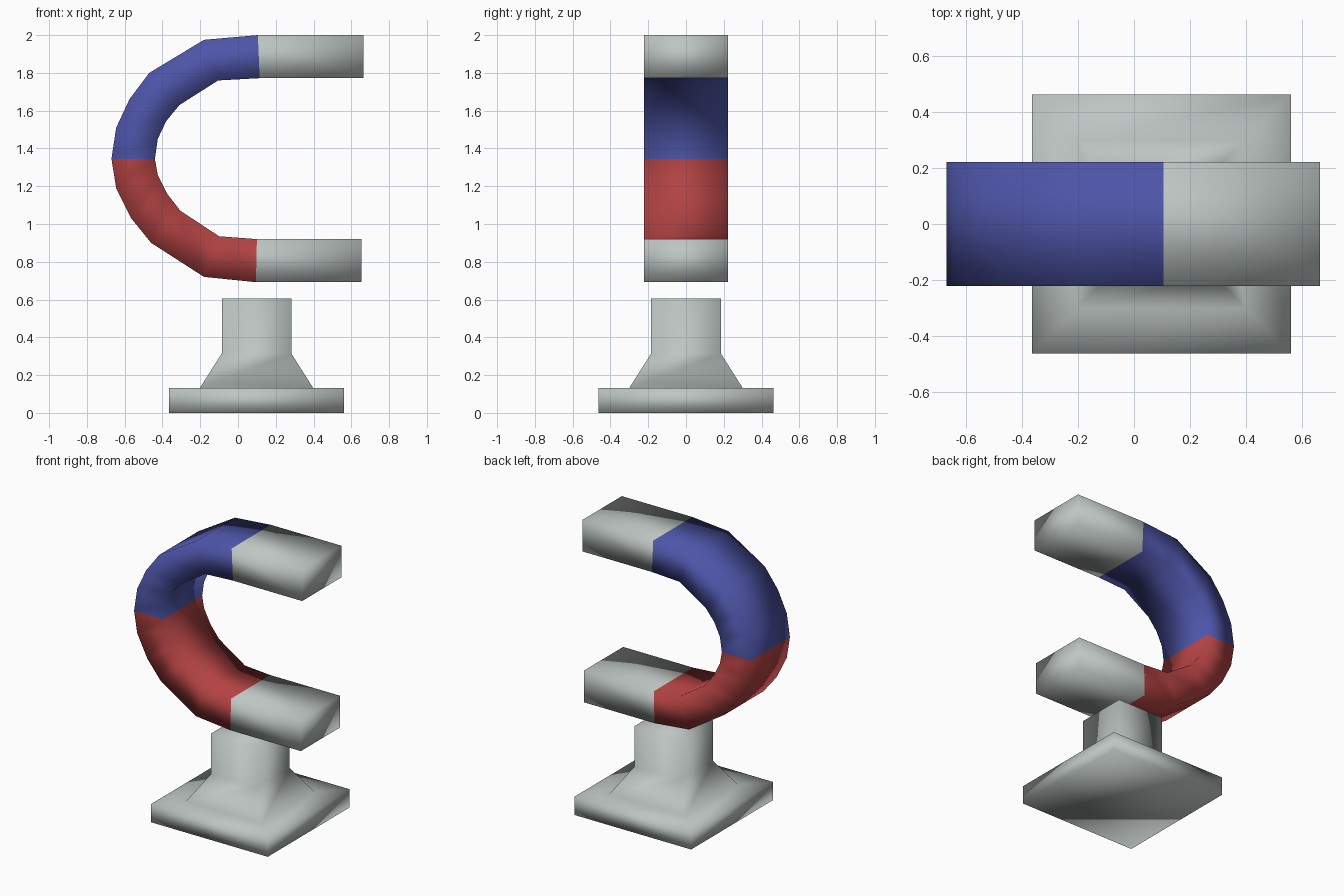
import bpy, bmesh

if "Cube" in bpy.data.objects:
    bpy.data.objects.remove(bpy.data.objects["Cube"])


def material(name, rgb):
    m = bpy.data.materials.new(name)
    m.diffuse_color = (*rgb, 1)
    m.use_nodes = True
    m.node_tree.nodes["Principled BSDF"].inputs["Base Color"].default_value = m.diffuse_color
    return m


grey = material("pale grey", (0.51, 0.56, 0.54))
red = material("red", (0.45, 0.055, 0.055))
blue = material("blue", (0.075, 0.09, 0.39))


def loft(name, rings, mats, rule=lambda i: 0):
    """Skin four-sided rings into a closed, smooth-shaded solid."""
    bm = bmesh.new()
    loops = [[bm.verts.new(p) for p in ring] for ring in rings]
    for i, (a, b) in enumerate(zip(loops, loops[1:])):
        for k in range(4):
            j = (k + 1) % 4
            bm.faces.new((a[k], a[j], b[j], b[k])).material_index = rule(i)
    bm.faces.new(loops[0])
    bm.faces.new(loops[-1])
    bmesh.ops.recalc_face_normals(bm, faces=bm.faces)
    me = bpy.data.meshes.new(name)
    bm.to_mesh(me)
    bm.free()
    for m in mats:
        me.materials.append(m)
    for p in me.polygons:
        p.use_smooth = True
    ob = bpy.data.objects.new(name, me)
    bpy.context.collection.objects.link(ob)
    return ob


# Horseshoe magnet: matching outer and inner outlines, top tip to bottom tip
outer = [(0.665, 2.0), (0.105, 2.0), (-0.18, 1.975), (-0.47, 1.80),
         (-0.575, 1.66), (-0.645, 1.51), (-0.67, 1.345), (-0.645, 1.19),
         (-0.565, 1.03), (-0.46, 0.90), (-0.18, 0.72), (0.095, 0.692),
         (0.655, 0.692)]
inner = [(0.665, 1.772), (0.115, 1.772), (-0.105, 1.76), (-0.31, 1.63),
         (-0.38, 1.545), (-0.425, 1.45), (-0.44, 1.345), (-0.425, 1.26),
         (-0.375, 1.16), (-0.305, 1.07), (-0.10, 0.935), (0.10, 0.92),
         (0.655, 0.92)]
W = 0.222
rings = [[(ox, -W, oz), (ox, W, oz), (ix, W, iz), (ix, -W, iz)]
         for (ox, oz), (ix, iz) in zip(outer, inner)]
# grey tips, blue upper half, red lower half
loft("horseshoe_magnet", rings, [grey, blue, red],
     lambda i: 0 if i in (0, 11) else 1 if i < 6 else 2)

# Stand: square plinth, sloped shoulder and post
CX = 0.098
profile = [(0.463, 0), (0.463, 0.132), (0.30, 0.132), (0.184, 0.315), (0.184, 0.605)]
loft("stand", [[(CX + sx * h, sy * h, z)
                for sx, sy in ((-1, -1), (1, -1), (1, 1), (-1, 1))]
               for h, z in profile], [grey])
